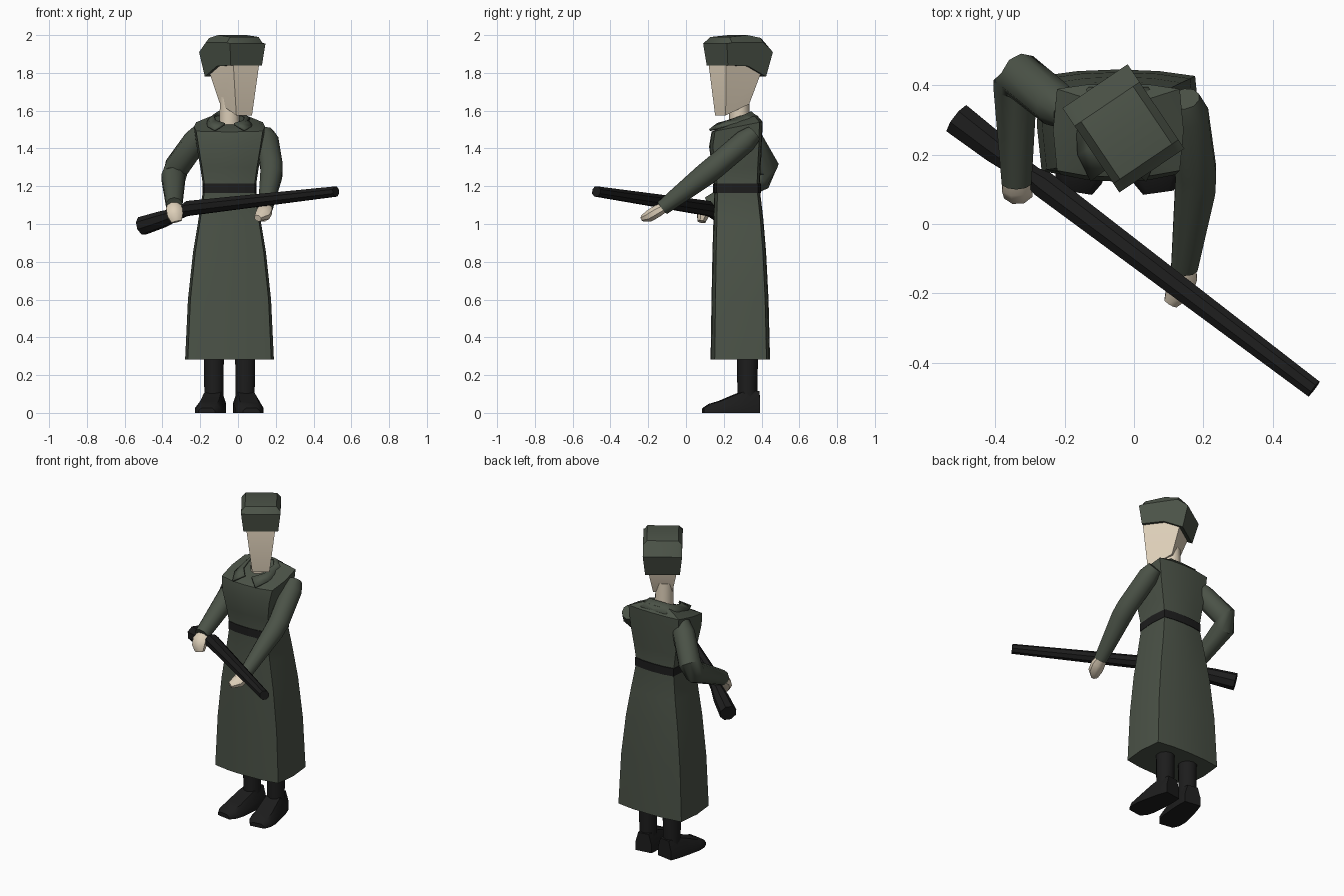
import bpy, bmesh, math
from mathutils import Vector, Matrix

if "Cube" in bpy.data.objects:
    bpy.data.objects.remove(bpy.data.objects["Cube"])

CX = -0.045  # body centre line


def material(name, rgb):
    m = bpy.data.materials.new(name)
    m.diffuse_color = (*rgb, 1)
    m.use_nodes = True
    m.node_tree.nodes["Principled BSDF"].inputs["Base Color"].default_value = m.diffuse_color
    return m


CLOTH = material("cloth", (0.07, 0.085, 0.063))
SKIN = material("skin", (0.72, 0.62, 0.48))
BLACK = material("black", (0.012, 0.012, 0.012))


def finish(name, bm, mat, angle=40):
    bmesh.ops.recalc_face_normals(bm, faces=bm.faces)
    me = bpy.data.meshes.new(name)
    bm.to_mesh(me)
    bm.free()
    ob = bpy.data.objects.new(name, me)
    bpy.context.collection.objects.link(ob)
    me.materials.append(mat)
    bpy.ops.object.select_all(action='DESELECT')
    ob.select_set(True)
    bpy.context.view_layer.objects.active = ob
    bpy.ops.object.shade_smooth_by_angle(angle=math.radians(angle))
    return ob


def loft(name, rings, mat, angle=40, closed=True, caps=True):
    bm = bmesh.new()
    vs = [[bm.verts.new(p) for p in r] for r in rings]
    n = len(vs[0])
    for a, b in zip(vs, vs[1:]):
        for i in range(n if closed else n - 1):
            j = (i + 1) % n
            bm.faces.new((a[i], a[j], b[j], b[i]))
    if caps:
        bm.faces.new(vs[0])
        bm.faces.new(vs[-1])
    return finish(name, bm, mat, angle)


def tube(name, path, radii, mat, n=10, ref=(1, 0, 0), squash=1.0, angle=40):
    pts = [Vector(p) for p in path]
    rings = []
    for k, p in enumerate(pts):
        t = (pts[min(k + 1, len(pts) - 1)] - pts[max(k - 1, 0)]).normalized()
        u = (Vector(ref) - t * t.dot(Vector(ref))).normalized()
        v = t.cross(u)
        rings.append([p + radii[k] * (u * math.cos(a) + v * squash * math.sin(a))
                      for a in (2 * math.pi * (i + 0.5) / n for i in range(n))])
    return loft(name, rings, mat, angle)


# boxy, slightly bowed section used by coat and belt
SECTION = [(1, 0), (.94, .88), (.5, .97), (0, 1), (-.5, .97), (-.94, .88),
           (-1, 0), (-.94, -.86), (-.5, -.97), (0, -1), (.5, -.97), (.94, -.86)]


def body_ring(z, hx, y0, y1, tilt=0):
    cy, hy = (y0 + y1) / 2, (y1 - y0) / 2
    return [(CX + hx * a, cy + hy * b, z + tilt * hy * b) for a, b in SECTION]


# long coat
loft("coat", [body_ring(.282, .235, .13, .445),
              body_ring(.60, .220, .135, .437),
              body_ring(.85, .193, .14, .424),
              body_ring(1.02, .165, .145, .41),
              body_ring(1.19, .138, .15, .39),
              body_ring(1.30, .155, .138, .395),
              body_ring(1.41, .174, .122, .402),
              body_ring(1.515, .188, .135, .405, .2),
              body_ring(1.54, .10, .165, .375, .35)], CLOTH)

# belt
loft("belt", [body_ring(1.165, .144, .144, .397),
              body_ring(1.215, .144, .144, .397)], BLACK)

# folded collar, open at the front
top = [(.025, .165, 1.535), (.075, .22, 1.55), (.085, .31, 1.58), (.06, .345, 1.597)]
low = [(.08, .122, 1.502), (.118, .2, 1.52), (.125, .35, 1.545), (.085, .395, 1.555)]


def both_sides(pts):
    return ([(CX + x, y, z) for x, y, z in pts]
            + [(CX - x, y, z) for x, y, z in reversed(pts)])


collar = loft("collar", [both_sides(top), both_sides(low)], CLOTH, 30, False, False)
collar.modifiers.new("thickness", 'SOLIDIFY').thickness = 0.012

# neck
tube("neck", [(CX, .285, 1.48), (CX, .28, 1.70)], [.056, .053], SKIN)

# head and hat share a frame turned to the side
HEAD = Matrix.Translation((-.03, .275, 0)) @ Matrix.Rotation(math.radians(34), 4, 'Z')


def head_pt(u, f, z):
    return HEAD @ Vector((u, -f, z))


def head_ring(w, prof):
    return [head_pt(u * w, f, z) for f, z in prof for u in (-1, 1)]


# wedge-shaped head: rings of front and back edges
head_rings = []
for fw, ff, fz, bw, bf, bz in [(.05, .112, 1.575, .055, -.035, 1.635),
                               (.083, .132, 1.85, .085, -.09, 1.80),
                               (.08, .12, 1.9, .085, -.09, 1.88)]:
    head_rings.append([head_pt(-fw, ff, fz), head_pt(fw, ff, fz),
                       head_pt(bw, bf, bz), head_pt(-bw, bf, bz)])
loft("head", head_rings, SKIN, 20)

# fur hat: side profile lofted across its width, with narrowed outer slices
profile = [(.132, 1.84), (.146, 1.955), (.115, 1.99), (0, 2.0), (-.085, 1.985),
           (-.147, 1.91), (-.112, 1.78), (.0, 1.835)]
slices = []
for u, edge in [(-1, True), (-.8, False), (.8, False), (1, True)]:
    ring = []
    for f, z in profile:
        zz = min(z, 1.96) if edge else z
        w = .1 if z < 1.85 else .113
        ring.append(head_pt(u * w, f, zz))
    slices.append(ring)
loft("hat", slices, CLOTH, 35)

# arms and hands
tube("right_sleeve", [(-.19, .32, 1.49), (-.225, .345, 1.44), (-.325, .425, 1.30),
                      (-.342, .40, 1.245), (-.338, .12, 1.10)],
     [.05, .066, .068, .066, .045], CLOTH)
tube("left_sleeve", [(.145, .36, 1.48), (.155, .315, 1.44), (.178, .15, 1.30),
                     (.176, .10, 1.26), (.145, -.125, 1.085)],
     [.045, .062, .062, .061, .04], CLOTH)
tube("right_hand", [(-.338, .15, 1.105), (-.337, .105, 1.075), (-.333, .088, 1.045),
                    (-.325, .082, 1.012)], [.036, .047, .045, .03], SKIN, 8, squash=.75)
tube("left_hand", [(.147, -.10, 1.095), (.142, -.15, 1.07), (.130, -.19, 1.045),
                   (.105, -.228, 1.03)], [.032, .043, .042, .022], SKIN, 8, squash=.8)

# rifle: stock, grip and tapered barrel
tube("rifle", [(-.508, .302, .99), (-.40, .219, 1.025), (-.325, .16, 1.052),
               (-.29, .135, 1.067), (-.262, .115, 1.083), (.518, -.475, 1.172)],
     [.051, .046, .034, .032, .042, .029], BLACK, 8, (0, 0, 1))

# trouser legs and boots
for side, leg_x, turn in (("right", -.128, -9), ("left", .038, 8)):
    tube(side + "_leg", [(leg_x, .325, .06), (leg_x, .325, .42)], [.052, .058], BLACK, 10)
    place = Matrix.Translation((leg_x, .325, 0)) @ Matrix.Rotation(math.radians(turn), 4, 'Z')
    rings = []
    for y, w, h in [(.06, .052, .115), (0, .064, .12), (-.06, .07, .10),
                    (-.15, .076, .062), (-.20, .068, .048), (-.237, .045, .025)]:
        sect = [(-1, 0), (-1, .45), (-.65, 1), (.65, 1), (1, .45), (1, 0)]
        rings.append([place @ Vector((a * w, y, b * h)) for a, b in sect])
    loft(side + "_boot", rings, BLACK)
